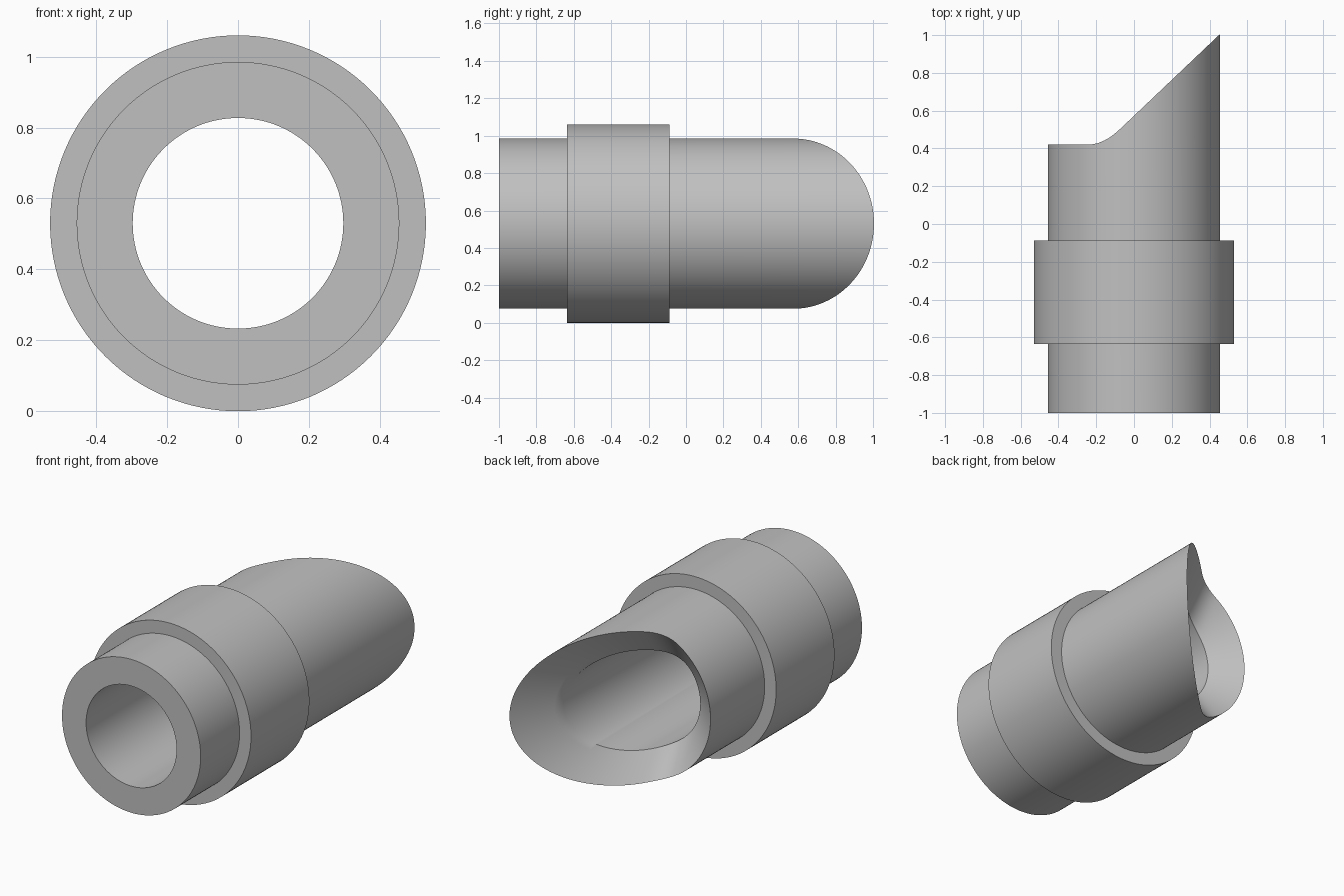
import bpy, bmesh, math

cube = bpy.data.objects.get("Cube")
if cube:
    bpy.data.objects.remove(cube, do_unlink=True)

SEGMENTS = 128
OUTER, BORE, COLLAR = 0.455, 0.297, 0.53
AXIS_Z = COLLAR

grey = bpy.data.materials.new("plain_grey")
grey.use_nodes = True
colour = (0.53, 0.53, 0.53, 1)
grey.diffuse_color = colour
grey.node_tree.nodes["Principled BSDF"].inputs["Base Color"].default_value = colour


def slant(x):
    """Height of the slanted mouth: flat, a short bend, then a straight ramp."""
    low, bend, half, slope = 0.42, -0.161, 0.085, 0.95
    u = x - bend
    if u < -half:
        return low
    if u > half:
        return low + slope * u
    return low + slope * (u + half) ** 2 / (4 * half)


def mouth(x, radius):
    """The mouth dishes inward from the outer rim to the bore."""
    return slant(x) - 0.82 * (OUTER - radius)


def lathe(name, rings):
    """Closed ring section turned about y; each ring is (radius, y or function)."""
    bm = bmesh.new()
    loops = []
    for radius, y in rings:
        loop = []
        for i in range(SEGMENTS):
            a = 2 * math.pi * i / SEGMENTS
            x, z = radius * math.cos(a), radius * math.sin(a)
            depth = y(x, radius) if callable(y) else y
            loop.append(bm.verts.new((x, depth, z + AXIS_Z)))
        loops.append(loop)
    for k, a in enumerate(loops):
        b = loops[(k + 1) % len(loops)]
        for i in range(SEGMENTS):
            j = (i + 1) % SEGMENTS
            bm.faces.new((a[i], a[j], b[j], b[i]))
    bmesh.ops.recalc_face_normals(bm, faces=bm.faces)
    mesh = bpy.data.meshes.new(name)
    bm.to_mesh(mesh)
    bm.free()
    mesh.materials.append(grey)
    obj = bpy.data.objects.new(name, mesh)
    bpy.context.collection.objects.link(obj)
    bpy.ops.object.select_all(action='DESELECT')
    obj.select_set(True)
    bpy.context.view_layer.objects.active = obj
    bpy.ops.object.shade_smooth_by_angle(angle=math.radians(42))
    return obj


# Hollow tube with a dished, slanted mouth
steps = 6
dish = [(OUTER + (BORE - OUTER) * k / steps, mouth) for k in range(steps + 1)]
lathe("slant_cut_tube", [(BORE, -1), (OUTER, -1)] + dish)

# Raised collar, seated slightly into the tube wall
lathe("collar", [(0.43, -0.635), (COLLAR, -0.635), (COLLAR, -0.088), (0.43, -0.088)])
